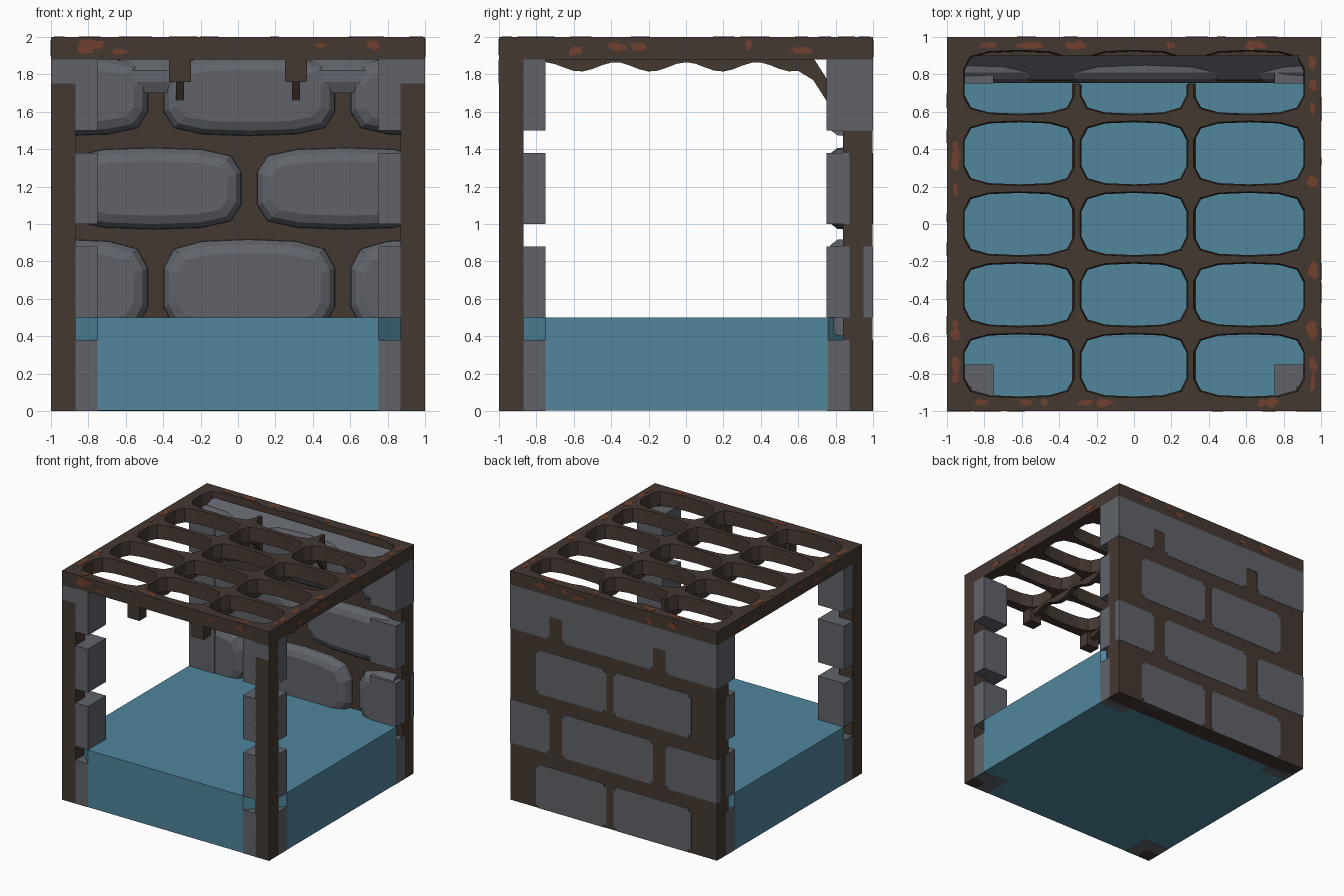
import bpy, bmesh, math, random
from mathutils import Vector

random.seed(4)
cube = bpy.data.objects.get("Cube")
if cube:
    bpy.data.objects.remove(cube, do_unlink=True)


def material(name, rgb):
    m = bpy.data.materials.new(name)
    m.use_nodes = True
    m.diffuse_color = (*rgb, 1)
    m.node_tree.nodes["Principled BSDF"].inputs["Base Color"].default_value = (*rgb, 1)
    return m


MORTAR = material("dark_brown", (0.060, 0.040, 0.031))
STONE = material("slate_grey", (0.116, 0.124, 0.144))
WATER = material("water_blue", (0.080, 0.238, 0.335))
RUST = material("rust", (0.165, 0.050, 0.026))


def finish(name, bm, mat):
    bmesh.ops.recalc_face_normals(bm, faces=bm.faces)
    me = bpy.data.meshes.new(name)
    bm.to_mesh(me)
    bm.free()
    me.materials.append(mat)
    ob = bpy.data.objects.new(name, me)
    bpy.context.scene.collection.objects.link(ob)
    return ob


def loft(bm, rings):
    """Skin a list of equally long point rings and cap both ends."""
    loops = [[bm.verts.new(p) for p in ring] for ring in rings]
    n = len(loops[0])
    for a, b in zip(loops, loops[1:]):
        for i in range(n):
            bm.faces.new((a[i], a[(i + 1) % n], b[(i + 1) % n], b[i]))
    bm.faces.new(loops[0][::-1])
    bm.faces.new(loops[-1])


def add_box(bm, x, y, z):
    loft(bm, [[(x[0], y[0], h), (x[1], y[0], h), (x[1], y[1], h), (x[0], y[1], h)] for h in z])


def box(name, x, y, z, mat):
    bm = bmesh.new()
    add_box(bm, sorted(x), sorted(y), z)
    return finish(name, bm, mat)


def prism_x(name, profile, x, mat):
    bm = bmesh.new()
    loft(bm, [[(v, y, z) for y, z in profile] for v in x])
    return finish(name, bm, mat)


def barrel(cx, cy, hw, hh):
    """Barrel-shaped outline shared by the grate holes and the wall stones."""
    q = [(1, 0.4), (0.88, 0.8), (0.55, 0.96), (0, 1)]
    pts = q + [(-a, b) for a, b in q[-2::-1]]
    pts += [(-a, -b) for a, b in q] + [(a, -b) for a, b in q[-2::-1]]
    return [(cx + a * hw, cy + b * hh) for a, b in pts]


# Water block, with chamfered corners that tuck into the posts
c = [(0.75, -1), (0.875, -0.875), (1, -0.75), (1, 0.76), (0.87, 0.86)]
outline = c + [(-x, y) for x, y in reversed(c)]
bm = bmesh.new()
loft(bm, [[(x, y, z) for x, y in outline] for z in (0.002, 0.5)])
finish("water", bm, WATER)

# Back wall mortar and the flush bricks on its outer face
box("back_wall_mortar", (-0.998, 0.998), (0.84, 0.997), (0, 1.88), MORTAR)
ROWS = [(0, 0.38), (0.5, 0.88), (1.0, 1.38), (1.5, 1.88)]
EVEN = [(-0.75, 0.0), (0.07, 0.75)]
ODD = [(-1, -0.5), (-0.38, 0.5), (0.62, 1)]


def outer_brick(x, z):
    bm = bmesh.new()
    add_box(bm, x, (0.95, 1.0), z)
    edges = [e for e in bm.edges
             if abs(e.verts[0].co.y - e.verts[1].co.y) > 0.01 and abs(e.verts[0].co.x) < 0.99]
    bmesh.ops.bevel(bm, geom=edges, offset=0.025, segments=2, affect='EDGES')
    finish("outer_brick", bm, STONE)


for i, z in enumerate(ROWS):
    for x in (ODD if i % 2 else EVEN):
        outer_brick(x, (z[0], 1.75 if i == 3 else z[1]))
box("outer_top_course", (-1, 1), (0.95, 1.0), (1.70, 1.88), STONE)


# Bulging stones on the inner face of the back wall
def inner_stone(x, z):
    cx, cz = sum(x) / 2, sum(z) / 2
    hw, hh = (x[1] - x[0]) / 2, (z[1] - z[0]) / 2
    bm = bmesh.new()
    rings = []
    for y, inset in ((0.86, 0), (0.81, 0.004), (0.775, 0.03), (0.755, 0.075)):
        rings.append([(max(-0.96, min(0.96, a)), y, b)
                      for a, b in barrel(cx, cz, hw - inset, hh - inset)])
    loft(bm, rings)
    finish("inner_stone", bm, STONE)


for z in ((0.40, 0.92), (1.47, 1.90)):
    for x in ((-1.4, -0.48), (-0.40, 0.52), (0.60, 1.5)):
        inner_stone(x, z)
for x in ((-0.93, 0.02), (0.10, 1.05)):
    inner_stone(x, (0.97, 1.41))
prism_x("inner_ledge", [(0.79, 1.70), (0.765, 1.76), (0.77, 1.82), (0.84, 1.89),
                        (0.9, 1.95), (0.9, 1.70)], (-0.9, 0.9), STONE)

# Corner posts: brown cores with stepped stones
for s in (-1, 1):
    box("front_post_core", (s * 0.87, s), (-1, -0.87), (0, 1.9), MORTAR)
    box("front_post_cap", (s * 0.87, s), (-1.003, -0.99), (1.75, 1.88), STONE)
    for i, z in enumerate(ROWS):
        box("front_post_stone", (s * 0.75, s * 0.875), (-1, -0.75), z, STONE)
        box("front_post_side_stone", (s * 0.875, s), (-0.875, -0.75), z, STONE)
        box("back_post_stone", (s * 0.75, s), (0.75, 1.0 if i == 3 else 0.875), z, STONE)

# Ceiling grate: plate with barrel holes and a slot along the back wall
grate = box("ceiling_grate", (-1, 1), (-1, 1), (1.88, 2), MORTAR)
COLS = [(-0.615, 0.295), (0, 0.285), (0.615, 0.295)]
bm = bmesh.new()
for cx, hw in COLS:
    for r in range(-2, 3):
        loft(bm, [[(x, y, z) for x, y in barrel(cx, r * 0.378, hw + g, 0.17 + g)]
                  for z, g in ((1.8, -0.008), (2.1, 0.008))])
holes = finish("hole_cutter", bm, MORTAR)
slot = box("slot_cutter", (-0.88, 0.88), (0.745, 0.9), (1.8, 2.1), MORTAR)
for cutter in (holes, slot):
    cutter.hide_render = True
    mod = grate.modifiers.new("cut", 'BOOLEAN')
    mod.operation, mod.solver, mod.object = 'DIFFERENCE', 'EXACT', cutter
bpy.context.view_layer.update()
cut = bpy.data.meshes.new_from_object(grate.evaluated_get(bpy.context.evaluated_depsgraph_get()))
grate.modifiers.clear()
grate.data = cut
for cutter in (holes, slot):
    bpy.data.objects.remove(cutter, do_unlink=True)

# Lengthwise ribs with a wavy underside, and the pegs at their front ends
wave = [(-0.95 + i * 0.05, 1.84 - 0.025 * math.cos(2 * math.pi * (-0.95 + i * 0.05 - 0.19) / 0.378))
        for i in range(32)]
rib = wave + [(0.68, 1.77), (0.75, 1.66), (0.75, 1.78), (0.68, 1.89), (-0.95, 1.89)]
for s in (-1, 1):
    x = s * 0.31
    prism_x("grate_rib", rib, (x - 0.022, x + 0.022), MORTAR)
    box("front_peg", (x - 0.058, x + 0.058), (-1, -0.9), (1.76, 1.89), MORTAR)

# Rust patches: thin irregular plates on the rim
bm = bmesh.new()


def patch(centre, u, v, ru, rv):
    n = u.cross(v)
    spin = [random.uniform(0.6, 1.1) for _ in range(9)]
    ring = [centre + u * (ru * k * math.cos(i * math.tau / 9)) + v * (rv * k * math.sin(i * math.tau / 9))
            for i, k in enumerate(spin)]
    loft(bm, [[p - n * 0.002 for p in ring], [p + n * 0.002 for p in ring]])


X, Y, Z = Vector((1, 0, 0)), Vector((0, 1, 0)), Vector((0, 0, 1))
for along, out in ((X, -Y), (X, Y), (Y, X), (Y, -X)):
    for _ in range(8):
        t = random.uniform(-0.9, 0.9)
        patch(along * t + out * 0.955 + Z * 2, along, Z.cross(along),
              random.uniform(0.02, 0.06), random.uniform(0.015, 0.035))
    for _ in range(7):
        t = random.uniform(-0.9, 0.9)
        patch(along * t + out + Z * random.uniform(1.92, 1.96), along, Z,
              random.uniform(0.02, 0.07), random.uniform(0.015, 0.034))
finish("rust_patches", bm, RUST)
